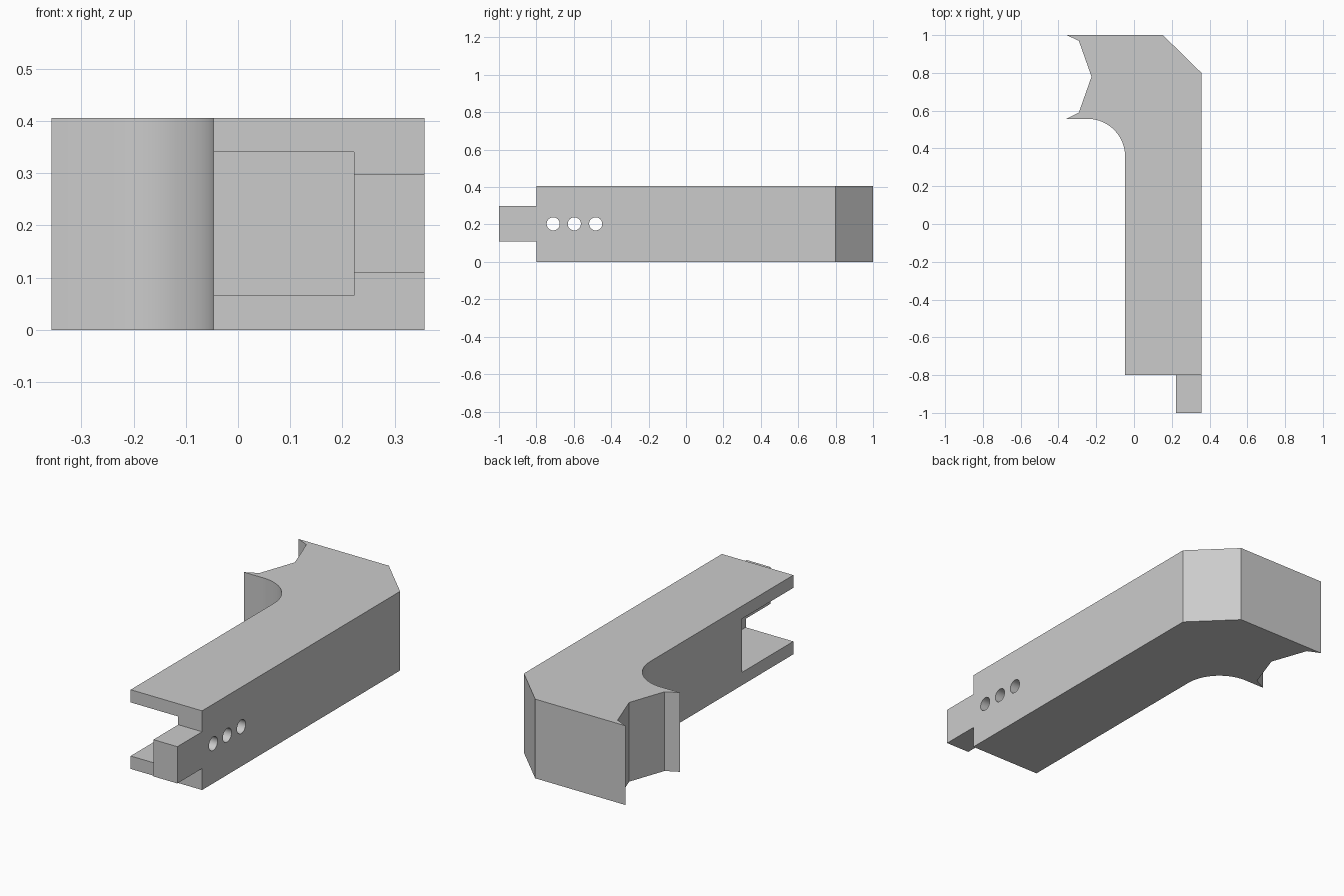
import bpy
import bmesh
from math import cos, sin, pi, radians
from mathutils import Matrix, Vector

if "Cube" in bpy.data.objects:
    bpy.data.objects.remove(bpy.data.objects["Cube"], do_unlink=True)

HALF_W, HEIGHT = 0.357, 0.405
SHAFT_X = -0.047      # inner side of the shaft
WALL_X = 0.222        # inner side of the drilled wall
SHOULDER_Y = -0.8

grey = bpy.data.materials.new("plain_grey")
grey.use_nodes = True
grey.diffuse_color = (0.6, 0.6, 0.6, 1)
grey.node_tree.nodes["Principled BSDF"].inputs["Base Color"].default_value = (0.6, 0.6, 0.6, 1)


def add_object(name, bm):
    bmesh.ops.recalc_face_normals(bm, faces=bm.faces)
    mesh = bpy.data.meshes.new(name)
    bm.to_mesh(mesh)
    bm.free()
    mesh.materials.append(grey)
    obj = bpy.data.objects.new(name, mesh)
    bpy.context.collection.objects.link(obj)
    return obj


def box(name, low, high):
    low, high = Vector(low), Vector(high)
    bm = bmesh.new()
    matrix = Matrix.Translation((low + high) / 2) @ Matrix.Diagonal((*(high - low), 1))
    bmesh.ops.create_cube(bm, size=1, matrix=matrix)
    return add_object(name, bm)


def cylinder_x(name, y, z, radius):
    bm = bmesh.new()
    matrix = Matrix.Translation((0.3, y, z)) @ Matrix.Rotation(pi / 2, 4, "Y")
    bmesh.ops.create_cone(bm, cap_ends=True, segments=32, radius1=radius,
                          radius2=radius, depth=0.4, matrix=matrix)
    return add_object(name, bm)


# Hooked arm: extruded plan outline with a filleted inner corner and clawed end
fillet = 0.2
cx, cy = SHAFT_X - fillet, 0.357
outline = [(-HALF_W, 1), (0.153, 1), (HALF_W, 0.8), (HALF_W, -1), (SHAFT_X, -1)]
outline += [(cx + fillet * cos(pi / 2 * i / 20), cy + fillet * sin(pi / 2 * i / 20))
            for i in range(21)]
outline += [(-HALF_W, cy + fillet), (-0.292, 0.59), (-0.225, 0.78), (-0.292, 0.97)]

bm = bmesh.new()
base = bm.faces.new([bm.verts.new((x, y, 0)) for x, y in outline])
top = bmesh.ops.extrude_face_region(bm, geom=[base])["geom"]
bmesh.ops.translate(bm, vec=(0, 0, HEIGHT),
                    verts=[v for v in top if isinstance(v, bmesh.types.BMVert)])
arm = add_object("hooked_arm", bm)

# Cutters: tongue shoulders, side slot and three pin holes
cutters = [
    box("shoulder_side_cutter", (-0.5, -1.2, -0.1), (WALL_X, SHOULDER_Y, 0.6)),
    box("shoulder_top_cutter", (0.1, -1.2, 0.298), (0.5, SHOULDER_Y, 0.6)),
    box("shoulder_bottom_cutter", (0.1, -1.2, -0.1), (0.5, SHOULDER_Y, 0.11)),
    box("slot_cutter", (-0.2, -1.1, 0.066), (WALL_X, -0.386, 0.34)),
]
cutters += [cylinder_x("pin_hole_cutter", y, 0.203, 0.035) for y in (-0.71, -0.597, -0.483)]

bpy.ops.object.select_all(action="DESELECT")
bpy.context.view_layer.objects.active = arm
arm.select_set(True)
for cutter in cutters:
    cutter.hide_render = True
    cut = arm.modifiers.new(cutter.name, "BOOLEAN")
    cut.operation = "DIFFERENCE"
    cut.solver = "EXACT"
    cut.object = cutter
    bpy.ops.object.modifier_apply(modifier=cut.name)
    bpy.data.objects.remove(cutter, do_unlink=True)

bpy.ops.object.shade_smooth_by_angle(angle=radians(20))
